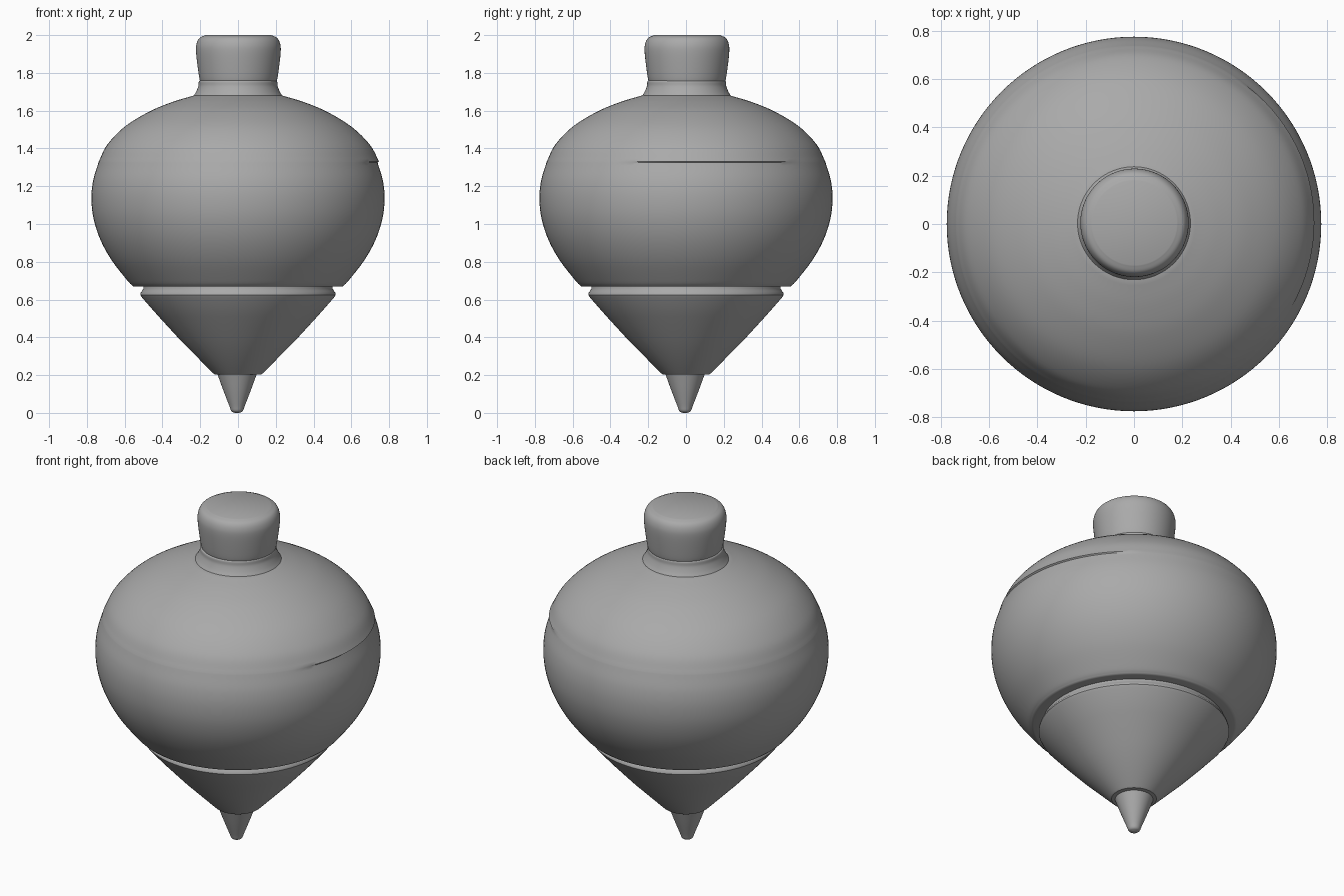
import bpy
import bmesh
import math
from mathutils import Vector

if "Cube" in bpy.data.objects:
    bpy.data.objects.remove(bpy.data.objects["Cube"], do_unlink=True)

SEGMENTS = 128

grey = bpy.data.materials.new("plain grey")
grey.use_nodes = True
colour = (0.4, 0.4, 0.4, 1)
grey.diffuse_color = colour
grey.node_tree.nodes["Principled BSDF"].inputs["Base Color"].default_value = colour


def smooth_curve(points, steps=6):
    """Catmull-Rom curve through (radius, height) points."""
    pts = [Vector(p) for p in points]
    pts = [2 * pts[0] - pts[1]] + pts + [2 * pts[-1] - pts[-2]]
    out = []
    for a, b, c, d in zip(pts, pts[1:], pts[2:], pts[3:]):
        for i in range(steps):
            t = i / steps
            out.append(0.5 * (2 * b + (c - a) * t + (2 * a - 5 * b + 4 * c - d) * t ** 2
                              + (3 * b - a - 3 * c + d) * t ** 3))
    return out + [pts[-2]]


def lathe(name, profile, centre=(0, 0), bulge=None):
    """Closed solid of revolution from a bottom-to-top profile."""
    bm = bmesh.new()
    rings = []
    for r, z in profile:
        ring = []
        for i in range(SEGMENTS):
            a = math.tau * i / SEGMENTS
            rad = r + (bulge(a, z) if bulge else 0)
            ring.append(bm.verts.new((centre[0] + rad * math.cos(a),
                                      centre[1] + rad * math.sin(a), z)))
        rings.append(ring)
    for low, high in zip(rings, rings[1:]):
        for i in range(SEGMENTS):
            j = (i + 1) % SEGMENTS
            bm.faces.new((low[i], low[j], high[j], high[i]))
    bm.faces.new(rings[0][::-1])
    bm.faces.new(rings[-1])
    mesh = bpy.data.meshes.new(name)
    bm.to_mesh(mesh)
    bm.free()
    mesh.materials.append(grey)
    obj = bpy.data.objects.new(name, mesh)
    bpy.context.collection.objects.link(obj)
    bpy.ops.object.select_all(action="DESELECT")
    obj.select_set(True)
    bpy.context.view_layer.objects.active = obj
    bpy.ops.object.shade_smooth_by_angle(angle=math.radians(35))
    return obj


def side_lip(angle, z):
    """Shallow raised lip part-way round the left side of the body."""
    turn = (angle - math.radians(12) + math.pi) % math.tau - math.pi
    around = max(0, 1 - (turn / math.radians(42)) ** 2)
    up = max(0, 1 - (z - 1.33) / 0.2) if z > 1.329 else 0
    return 0.011 * around * up


# Rounded metal tip
lathe("tip", smooth_curve([(0.012, 0), (0.03, 0.01), (0.042, 0.04),
                           (0.073, 0.12), (0.104, 0.205)]), (-0.005, -0.005))

# Lower cone with a rounded upper rim
lathe("lower_cone", [(0.122, 0.203), (0.132, 0.21), (0.308, 0.388), (0.42, 0.51),
                     (0.508, 0.61), (0.517, 0.625), (0.516, 0.635),
                     (0.508, 0.645), (0.5, 0.66), (0.5, 0.68)])

# Round body, with extra rings for the lip
lower = smooth_curve([(0.555, 0.67), (0.585, 0.7), (0.67, 0.81), (0.73, 0.92),
                      (0.765, 1.03), (0.776, 1.135), (0.767, 1.23), (0.739, 1.325)])
upper = smooth_curve([(0.737, 1.331), (0.692, 1.42), (0.6, 1.515),
                      (0.47, 1.595), (0.35, 1.645), (0.235, 1.68)])
lathe("body", [(0.49, 0.668), (0.545, 0.668)] + lower + upper, bulge=side_lip)

# Flared neck under the knob
lathe("neck", smooth_curve([(0.237, 1.675), (0.222, 1.7), (0.21, 1.73),
                            (0.207, 1.755), (0.195, 1.762)]), (0, 0.003))

# Knob with a softened top edge
lathe("knob", smooth_curve([(0.19, 1.75), (0.203, 1.757), (0.214, 1.82), (0.224, 1.91),
                            (0.221, 1.955), (0.205, 1.985), (0.175, 2.0)]), (0.002, 0.005))
